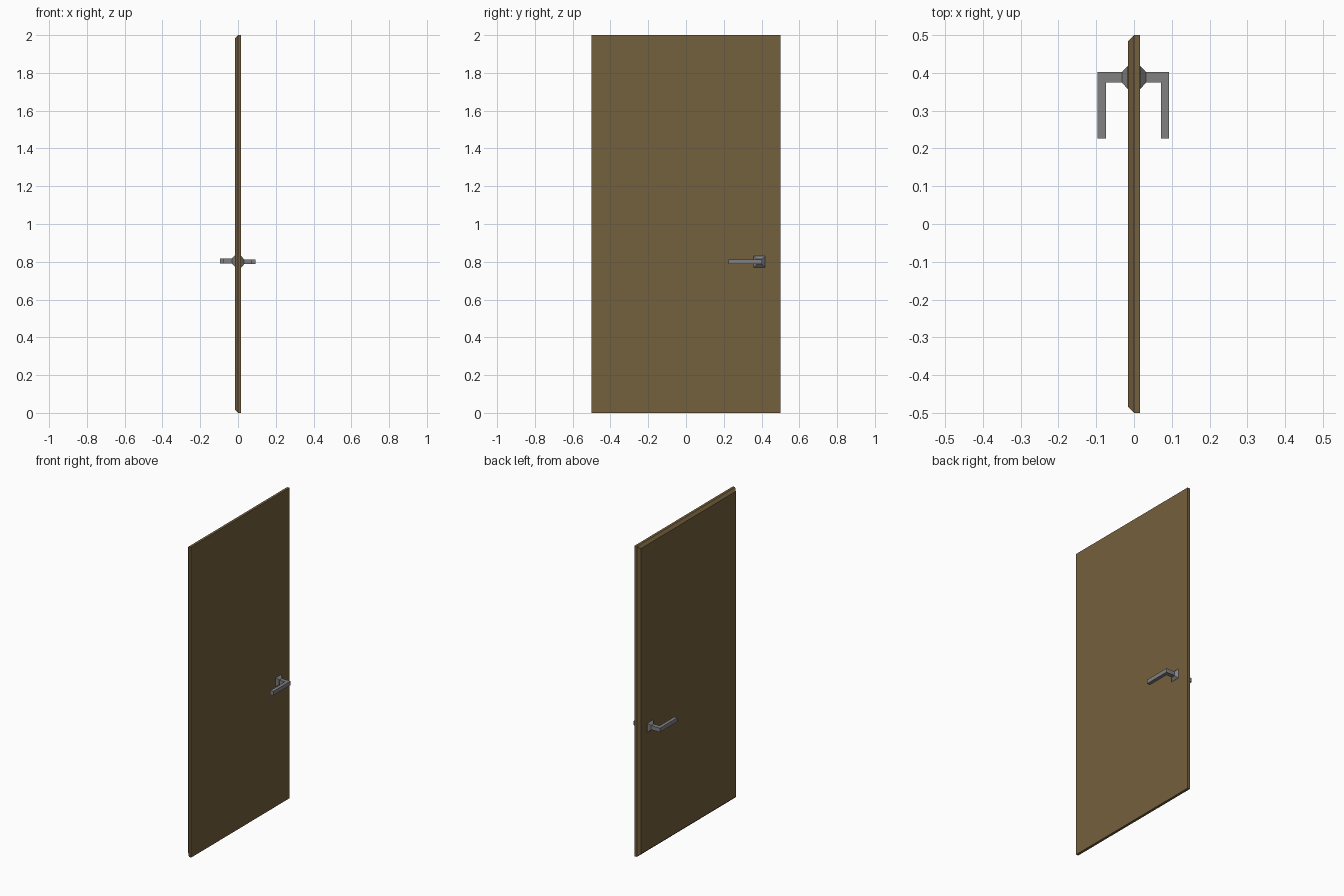
import bpy, bmesh

if "Cube" in bpy.data.objects:
    bpy.data.objects.remove(bpy.data.objects["Cube"])


def material(name, rgb):
    m = bpy.data.materials.new(name)
    m.diffuse_color = (*rgb, 1)
    m.use_nodes = True
    m.node_tree.nodes["Principled BSDF"].inputs["Base Color"].default_value = m.diffuse_color
    return m


wood = material("brown wood", (0.175, 0.115, 0.047))
metal = material("grey metal", (0.22, 0.22, 0.225))


def loft(name, rings, mat):
    """Join equal-length rings of points into a closed solid."""
    bm = bmesh.new()
    loops = [[bm.verts.new(p) for p in ring] for ring in rings]
    n = len(loops[0])
    for a, b in zip(loops, loops[1:]):
        for i in range(n):
            j = (i + 1) % n
            bm.faces.new((a[i], a[j], b[j], b[i]))
    bm.faces.new(loops[0])
    bm.faces.new(loops[-1])
    bmesh.ops.recalc_face_normals(bm, faces=bm.faces)
    mesh = bpy.data.meshes.new(name)
    bm.to_mesh(mesh)
    bm.free()
    mesh.materials.append(mat)
    obj = bpy.data.objects.new(name, mesh)
    bpy.context.collection.objects.link(obj)
    return obj


def rect(x, y0, y1, z0, z1):
    return [(x, y0, z0), (x, y1, z0), (x, y1, z1), (x, y0, z1)]


# Door panel, with all four edges chamfered on the -x side
T = 0.0165
loft("door_panel", [rect(-T, -0.5 + T, 0.5 - T, T, 2 - T),
                    rect(0, -0.5, 0.5, 0, 2),
                    rect(T, -0.5, 0.5, 0, 2)], wood)

# Rosette and L-shaped lever on each side
for side, s, dx, zc in (("left", -1, 0.003, 0.804), ("right", 1, 0, 0.8)):
    loft(side + "_rosette", [rect(s * 0.010, 0.358, 0.418, zc - 0.03, zc + 0.03),
                             rect(s * 0.017, 0.358, 0.418, zc - 0.03, zc + 0.03),
                             rect(s * 0.032, 0.374, 0.402, zc - 0.014, zc + 0.014)], metal)
    outline = [(0.03, 0.402), (0.093 + dx, 0.402), (0.093 + dx, 0.226),
               (0.071 + dx, 0.226), (0.071 + dx, 0.375), (0.03, 0.375)]
    loft(side + "_lever", [[(s * x, y, z) for x, y in outline]
                           for z in (zc - 0.013, zc + 0.013)], metal)
